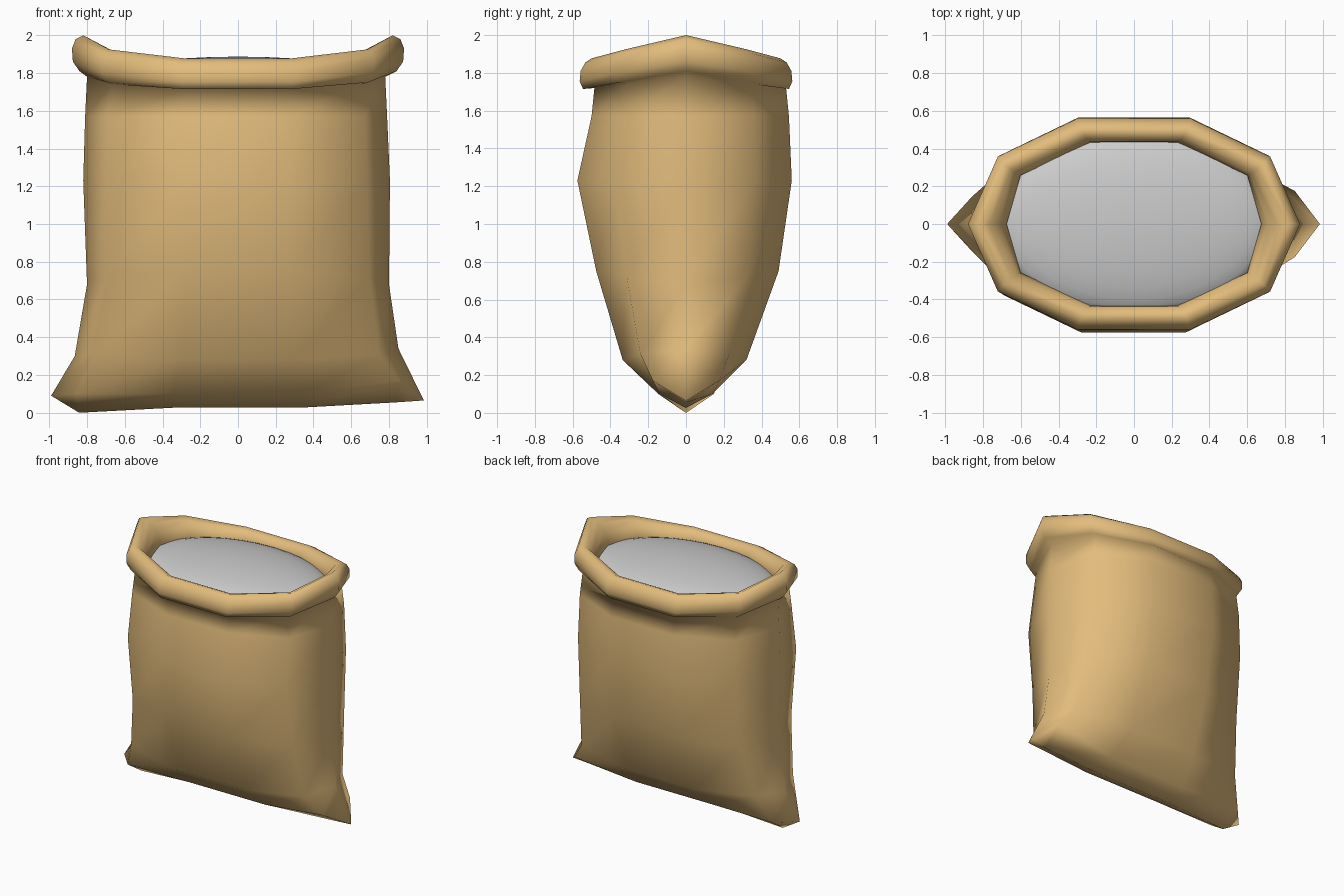
import bpy, bmesh
from mathutils import Vector

if "Cube" in bpy.data.objects:
    bpy.data.objects.remove(bpy.data.objects["Cube"])

cloth = bpy.data.materials.new("burlap")
cloth.diffuse_color = (0.76, 0.50, 0.20, 1)
cloth.use_nodes = True
cloth.node_tree.nodes["Principled BSDF"].inputs["Base Color"].default_value = cloth.diffuse_color


def pair(v):
    return v if isinstance(v, tuple) else (v, v)


def ring(xl, xr, yf, yb, z_end, z_side, z_mid, sx=0.82, sy=0.64):
    """Ten-sided loop, counter-clockwise seen from above; tuples are (left, right)."""
    zl, zr = pair(z_end)
    sl, sr = pair(z_side)
    yl, yr = pair(sy)
    m = 0.34
    return [Vector(p) for p in (
        (xr, 0, zr), (xr * sx, yb * yr, sr), (xr * m, yb, z_mid),
        (-xl * m, yb, z_mid), (-xl * sx, yb * yl, sl), (-xl, 0, zl),
        (-xl * sx, -yf * yl, sl), (-xl * m, -yf, z_mid),
        (xr * m, -yf, z_mid), (xr * sx, -yf * yr, sr))]


# Body: bottom seam, then up the pillow-shaped walls
rings = [
    ring(0.99, 0.985, 0, 0, (0.09, 0.065), (0.0, 0.055), 0.027, sx=0.85),
    ring(0.99, 0.985, 0.14, 0.14, (0.09, 0.065), (0.10, 0.17), 0.10, sx=0.865, sy=(1.05, 1.25)),
    ring(0.865, 0.85, 0.335, 0.32, (0.30, 0.34), 0.31, 0.28, sx=0.88, sy=0.72),
    ring(0.80, 0.80, 0.475, 0.49, 0.68, 0.72, 0.75, sx=0.87, sy=0.66),
    ring(0.82, 0.805, 0.575, 0.56, 1.23, 1.23, 1.23, sx=0.85, sy=0.65),
    ring(0.81, 0.79, 0.50, 0.545, 1.57, 1.57, 1.57, sx=0.85, sy=0.66),
    ring(0.80, 0.78, 0.485, 0.53, 1.78, 1.74, 1.72, sx=0.84, sy=0.66),
]

# Rolled rim: (x radius, y radius, end z, side z, middle z, side factors)
for x, y, ze, zs, zm, sx, sy in (
        (0.84, 0.545, 1.81, 1.75, 1.715, 0.82, 0.64),
        (0.875, 0.563, 1.86, 1.80, 1.755, 0.82, 0.64),
        (0.88, 0.558, 1.93, 1.865, 1.81, 0.82, 0.64),
        (0.86, 0.533, 1.98, 1.905, 1.855, 0.82, 0.64),
        (0.82, 0.50, 2.00, 1.925, 1.877, 0.835, 0.64),
        (0.765, 0.465, 1.97, 1.91, 1.865, 0.85, 0.625),
        (0.71, 0.438, 1.91, 1.865, 1.83, 0.87, 0.61),
        (0.675, 0.43, 1.83, 1.81, 1.79, 0.89, 0.60),
        (0.69, 0.44, 1.74, 1.72, 1.70, 0.89, 0.60)):
    rings.append(ring(x, x, y, y, ze, zs, zm, sx, sy))

bm = bmesh.new()
loops = [[bm.verts.new(p) for p in r] for r in rings]
for low, up in zip(loops, loops[1:]):
    for i in range(10):
        j = (i + 1) % 10
        bm.faces.new((low[i], low[j], up[j], up[i]))
bmesh.ops.remove_doubles(bm, verts=bm.verts, dist=0.0005)
for f in bm.faces:
    f.smooth = True
mesh = bpy.data.meshes.new("sack_body")
bm.to_mesh(mesh)
bm.free()
mesh.materials.append(cloth)
sack = bpy.data.objects.new("sack_body", mesh)
bpy.context.collection.objects.link(sack)

# Contents: flattened dome filling the mouth
bpy.ops.mesh.primitive_uv_sphere_add(segments=32, ring_count=16, radius=1,
                                     location=(0, 0, 1.765))
fill = bpy.context.object
fill.name = "contents"
fill.scale = (0.74, 0.48, 0.122)
bpy.ops.object.transform_apply(location=False, rotation=False, scale=True)
bpy.ops.object.shade_smooth()
